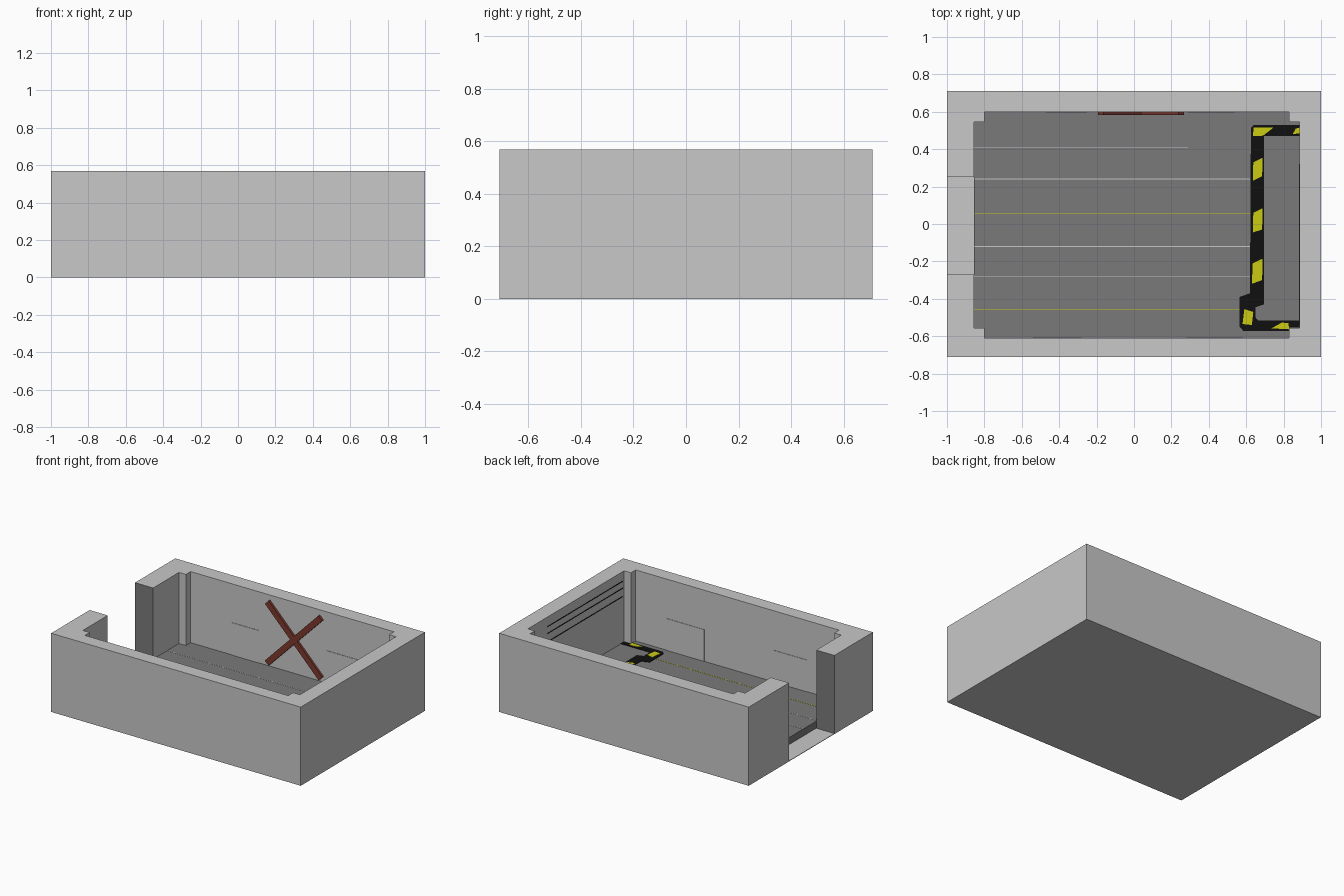
import bpy, bmesh, math
from mathutils import Matrix

if "Cube" in bpy.data.objects:
    bpy.data.objects.remove(bpy.data.objects["Cube"])


def material(name, r, g, b):
    m = bpy.data.materials.new(name)
    m.diffuse_color = (r, g, b, 1)
    m.use_nodes = True
    m.node_tree.nodes["Principled BSDF"].inputs["Base Color"].default_value = m.diffuse_color
    return m


LIGHT = material("light grey", 0.58, 0.58, 0.58)
DARK = material("dark grey", 0.195, 0.195, 0.195)
BLACK = material("black", 0.005, 0.005, 0.005)
YELLOW = material("yellow", 0.6, 0.6, 0.007)
BROWN = material("red brown", 0.2, 0.04, 0.027)

H = 0.57        # wall height
FLOOR = 0.055   # floor level


def finish(bm, name, *mats):
    bmesh.ops.recalc_face_normals(bm, faces=bm.faces)
    me = bpy.data.meshes.new(name)
    bm.to_mesh(me)
    bm.free()
    for m in mats:
        me.materials.append(m)
    ob = bpy.data.objects.new(name, me)
    bpy.context.collection.objects.link(ob)
    return ob


def prism(name, outline, z0, z1, mat):
    """Extrude a plan outline from z0 to z1."""
    bm = bmesh.new()
    face = bm.faces.new([bm.verts.new((x, y, z0)) for x, y in outline])
    top = bmesh.ops.extrude_face_region(bm, geom=[face])["geom"]
    for v in top:
        if isinstance(v, bmesh.types.BMVert):
            v.co.z = z1
    return finish(bm, name, mat)


def box(name, x, y, z, mat):
    return prism(name, [(x[0], y[0]), (x[1], y[0]), (x[1], y[1]), (x[0], y[1])],
                 z[0], z[1], mat)


# Plan of the room: a rectangle with stepped corners
room = [(-0.855, -0.555), (-0.80, -0.555), (-0.80, -0.61), (0.83, -0.61),
        (0.83, -0.555), (0.885, -0.555), (0.885, 0.545), (0.83, 0.545),
        (0.83, 0.60), (-0.80, 0.60), (-0.80, 0.545), (-0.855, 0.545)]
D0, D1 = -0.27, 0.25    # doorway extent in y

# Walls: one C-shaped outline, broken by the doorway on the left
plan = ([(-1, D0), (-1, -0.71), (1, -0.71), (1, 0.71), (-1, 0.71), (-1, D1),
         (-0.855, D1)] + room[::-1] + [(-0.855, D0)])
walls = prism("walls", plan, 0, H, LIGHT)
walls.data.materials.append(DARK)
for p in walls.data.polygons:           # dark door jambs
    if p.center.x < -0.9 and abs(p.normal.y) > 0.9 and abs(p.center.y) < 0.4:
        p.material_index = 1

# Base with the door threshold, and the raised floor
prism("base_and_threshold", room + [(-0.855, D1), (-1, D1), (-1, D0), (-0.855, D0)],
      0, 0.004, LIGHT)
prism("floor", room, 0.004, FLOOR, DARK)

# Thin lines along the floor
for i, (y, x1, mat) in enumerate([(0.41, 0.29, LIGHT), (0.24, 0.62, LIGHT), (0.055, 0.62, YELLOW),
                                  (-0.12, 0.62, LIGHT), (-0.28, 0.62, LIGHT), (-0.458, 0.57, YELLOW)]):
    box(f"floor_line_{i}", (-0.855, x1), (y - 0.002, y + 0.002), (FLOOR, FLOOR + 0.001), mat)

# Hazard border on the floor
border = [(0.885, 0.53), (0.64, 0.53), (0.625, 0.515), (0.62, -0.37), (0.565, -0.39),
          (0.565, -0.55), (0.585, -0.572), (0.83, -0.572), (0.83, -0.553), (0.885, -0.553),
          (0.885, -0.517), (0.665, -0.517), (0.65, -0.50), (0.65, -0.445), (0.695, -0.43),
          (0.695, 0.47), (0.885, 0.47)]
prism("hazard_border", border, FLOOR, FLOOR + 0.003, BLACK)
patches = [
    [(0.635, 0.47), (0.69, 0.472), (0.745, 0.515), (0.64, 0.515)],
    [(0.848, 0.48), (0.885, 0.485), (0.885, 0.515), (0.865, 0.51)],
    [(0.635, 0.23), (0.685, 0.255), (0.688, 0.355), (0.638, 0.33)],
    [(0.635, -0.045), (0.685, -0.03), (0.688, 0.085), (0.638, 0.06)],
    [(0.63, -0.32), (0.685, -0.30), (0.688, -0.185), (0.635, -0.21)],
    [(0.58, -0.535), (0.63, -0.54), (0.638, -0.47), (0.59, -0.455)],
    [(0.735, -0.558), (0.83, -0.563), (0.825, -0.53), (0.79, -0.527)],
]
for i, pts in enumerate(patches):
    prism(f"hazard_patch_{i}", pts, FLOOR, FLOOR + 0.005, YELLOW)

# Low door panels on the long walls
for i, (x0, x1) in enumerate([(-0.47, -0.25), (0.29, 0.54)]):
    box(f"back_panel_{i}", (x0, x1), (0.597, 0.60), (FLOOR, 0.29), LIGHT)
for i, (x0, x1) in enumerate([(-0.54, -0.28), (0.28, 0.58)]):
    box(f"front_panel_{i}", (x0, x1), (-0.61, -0.607), (FLOOR, 0.285), LIGHT)

# Thin dark lines on the right wall
for i, z in enumerate([0.50, 0.45, 0.39]):
    box(f"wall_line_{i}", (0.883, 0.885), (-0.54, 0.32), (z - 0.003, z + 0.003), BLACK)

# Crossed beams on the back wall
for name, dx, dz, y in [("beam_falling", 0.43, -0.44, 0.592), ("beam_rising", 0.43, 0.44, 0.590)]:
    bm = bmesh.new()
    size = Matrix.Diagonal((math.hypot(dx, dz), 0.017, 0.042, 1))
    bmesh.ops.create_cube(bm, size=1, matrix=Matrix.Translation((0.037, y, 0.30))
                          @ Matrix.Rotation(-math.atan2(dz, dx), 4, 'Y') @ size)
    finish(bm, name, BROWN)
